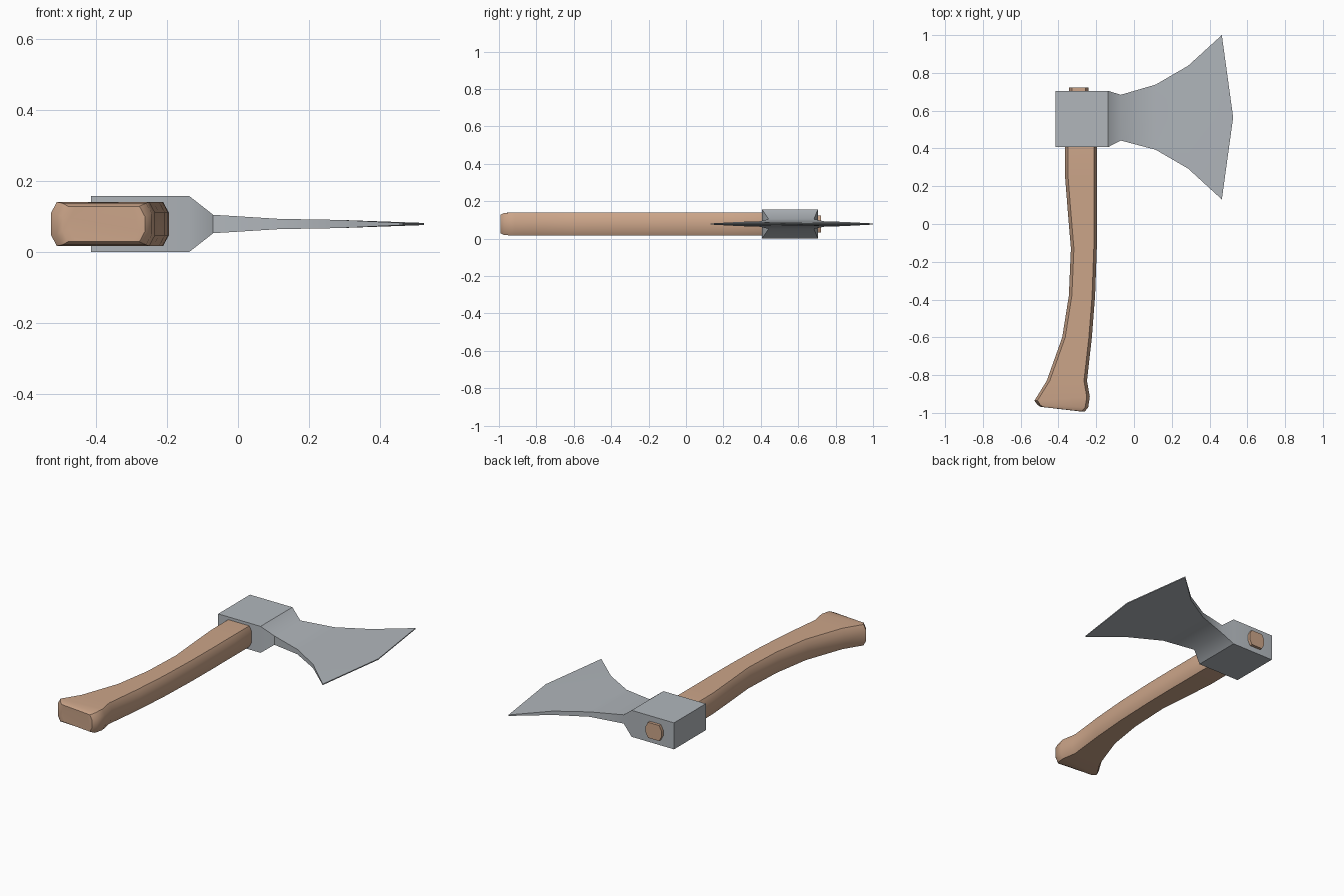
import bpy, bmesh, math

if "Cube" in bpy.data.objects:
    bpy.data.objects.remove(bpy.data.objects["Cube"])

ZC = 0.0785  # middle height of the axe lying flat


def material(name, rgb):
    m = bpy.data.materials.new(name)
    m.diffuse_color = (*rgb, 1)
    m.use_nodes = True
    m.node_tree.nodes["Principled BSDF"].inputs["Base Color"].default_value = m.diffuse_color
    return m


def loft(name, rings, mat, angle):
    """Skin closed rings of points, cap both ends, shade smooth by angle."""
    bm = bmesh.new()
    vs = [[bm.verts.new(p) for p in r] for r in rings]
    n = len(vs[0])
    for a, b in zip(vs, vs[1:]):
        for i in range(n):
            j = (i + 1) % n
            bm.faces.new((a[i], a[j], b[j], b[i]))
    bm.faces.new(vs[0])
    bm.faces.new(vs[-1][::-1])
    bmesh.ops.recalc_face_normals(bm, faces=bm.faces)
    me = bpy.data.meshes.new(name)
    bm.to_mesh(me)
    bm.free()
    me.materials.append(mat)
    ob = bpy.data.objects.new(name, me)
    bpy.context.collection.objects.link(ob)
    bpy.ops.object.select_all(action='DESELECT')
    ob.select_set(True)
    bpy.context.view_layer.objects.active = ob
    bpy.ops.object.shade_smooth_by_angle(angle=math.radians(angle))
    return ob


wood = material("wood", (0.60, 0.375, 0.25))
steel = material("steel", (0.44, 0.47, 0.50))


# Head: stations of (x at rim, x at middle, y low, y high, half thickness)
def head_ring(x, xm, y0, y1, h):
    ym = (y0 + y1) / 2
    top = [(x, y0, ZC + h), (xm, ym, ZC + h), (x, y1, ZC + h)]
    return top + [(px, py, 2 * ZC - pz) for px, py, pz in reversed(top)]


head = [
    (-0.415, -0.415, 0.407, 0.705, 0.0785),
    (-0.137, -0.137, 0.407, 0.705, 0.0785),
    (-0.070, -0.070, 0.442, 0.684, 0.026),
    (0.115, 0.115, 0.393, 0.738, 0.0145),
    (0.287, 0.287, 0.293, 0.838, 0.0115),
    (0.465, 0.525, 0.130, 1.000, 0.003),
]
loft("axe_head", [head_ring(*s) for s in head], steel, 36)


# Handle: stations of (left x, left y, right x, right y, half thickness)
def handle_ring(xl, yl, xr, yr, h):
    w = xr - xl
    c = min(0.016, w * 0.2) / w   # chamfer across the width
    k = h - 0.03                  # half height of the flat sides
    sec = [(0, -k), (c, -h), (1 - c, -h), (1, -k),
           (1, k), (1 - c, h), (c, h), (0, k)]
    return [(xl + w * t, yl + (yr - yl) * t, ZC + z) for t, z in sec]


handle = [
    (-0.475, -0.968, -0.280, -0.993, 0.047),
    (-0.495, -0.968, -0.262, -0.993, 0.050),
    (-0.512, -0.957, -0.243, -0.973, 0.059),
    (-0.527, -0.935, -0.234, -0.915, 0.062),
    (-0.462, -0.830, -0.249, -0.830, 0.062),
    (-0.380, -0.600, -0.223, -0.600, 0.062),
    (-0.345, -0.380, -0.206, -0.380, 0.062),
    (-0.334, -0.130, -0.197, -0.130, 0.062),
    (-0.350, 0.060, -0.195, 0.060, 0.062),
    (-0.365, 0.250, -0.195, 0.250, 0.062),
    (-0.365, 0.430, -0.195, 0.430, 0.062),
    (-0.345, 0.600, -0.240, 0.600, 0.046),
    (-0.345, 0.722, -0.240, 0.722, 0.046),
]
loft("handle", [handle_ring(*s) for s in handle], wood, 42)
